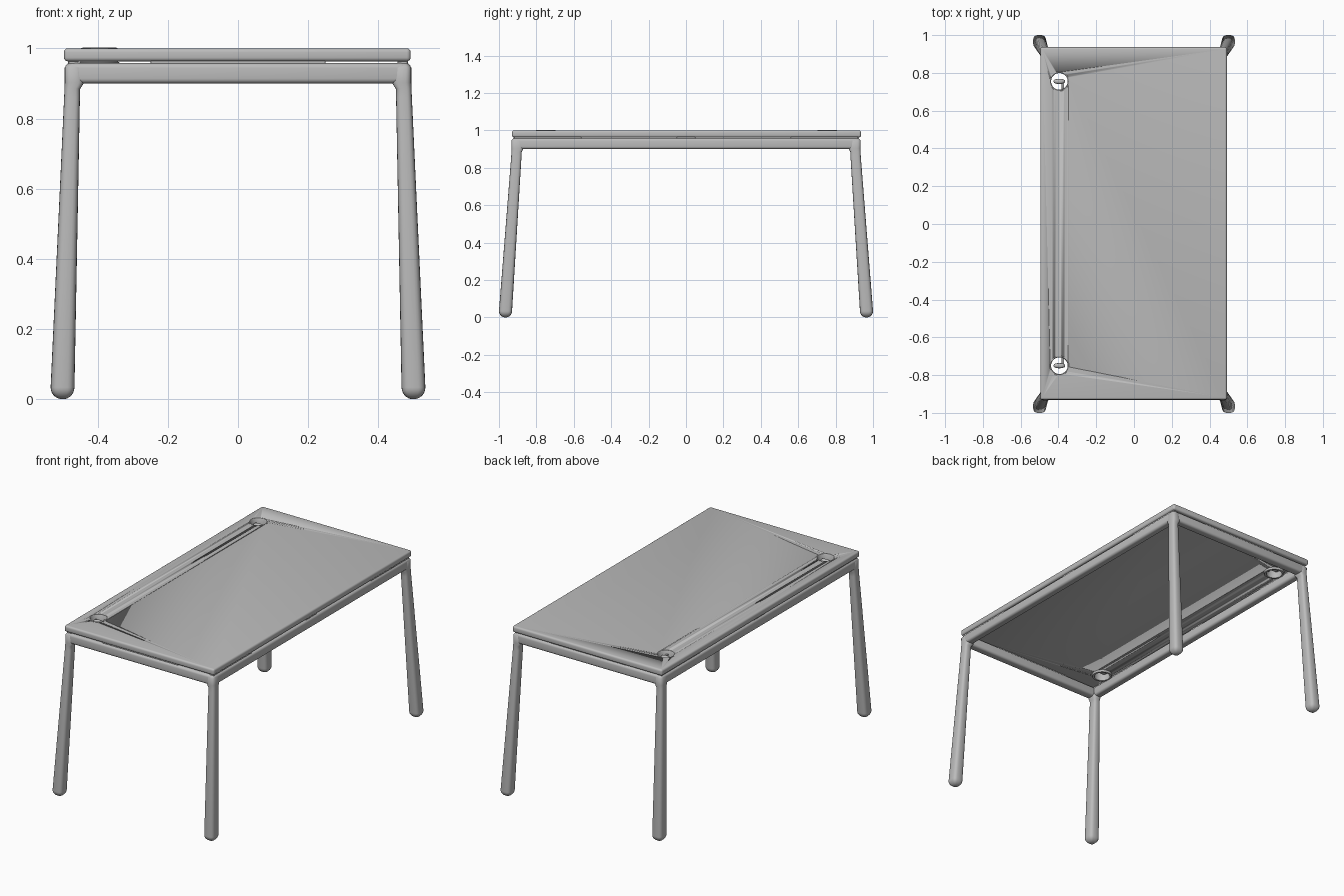
import bpy, bmesh, math
from mathutils import Vector

cube = bpy.data.objects.get("Cube")
if cube:
    bpy.data.objects.remove(cube, do_unlink=True)

grey = bpy.data.materials.new("mid grey")
grey.use_nodes = True
GREY = (0.5, 0.5, 0.5, 1)
grey.diffuse_color = GREY
grey.node_tree.nodes["Principled BSDF"].inputs["Base Color"].default_value = GREY


def finish(name, bm, angle=40):
    """Turn a bmesh into a shaded, coloured object."""
    bmesh.ops.recalc_face_normals(bm, faces=bm.faces)
    mesh = bpy.data.meshes.new(name)
    bm.to_mesh(mesh)
    bm.free()
    ob = bpy.data.objects.new(name, mesh)
    bpy.context.collection.objects.link(ob)
    mesh.materials.append(grey)
    activate(ob)
    bpy.ops.object.shade_smooth_by_angle(angle=math.radians(angle))
    return ob


def activate(ob):
    bpy.ops.object.select_all(action='DESELECT')
    ob.select_set(True)
    bpy.context.view_layer.objects.active = ob


def rounded_box(name, center, size, radius, segments=4):
    bm = bmesh.new()
    bmesh.ops.create_cube(bm, size=1)
    for v in bm.verts:
        v.co = Vector(center) + Vector([c * s for c, s in zip(v.co, size)])
    bmesh.ops.bevel(bm, geom=bm.edges[:], offset=radius, segments=segments,
                    profile=0.5, affect='EDGES')
    return finish(name, bm)


def loft(name, rings, close_loop=False):
    """Skin a list of point rings; cap the ends or join them."""
    bm = bmesh.new()
    loops = [[bm.verts.new(p) for p in ring] for ring in rings]
    n = len(loops[0])
    pairs = list(zip(loops, loops[1:]))
    if close_loop:
        pairs.append((loops[-1], loops[0]))
    for a, b in pairs:
        for i in range(n):
            j = (i + 1) % n
            bm.faces.new((a[i], a[j], b[j], b[i]))
    if not close_loop:
        bm.faces.new(loops[0])
        bm.faces.new(loops[-1])
    return finish(name, bm, 50)


def section(cx, cy, rx, ry, z, power=0.65, n=24):
    """Rounded square cross-section."""
    pts = []
    for i in range(n):
        a = 2 * math.pi * i / n
        c, s = math.cos(a), math.sin(a)
        pts.append((cx + rx * math.copysign(abs(c) ** power, c),
                    cy + ry * math.copysign(abs(s) ** power, s), z))
    return pts


# Splayed legs with rounded feet, blending into the frame at the top
def leg(name, sx, sy):
    rings = []
    for k in range(7):
        a = math.pi / 2 * (0.1 + 0.9 * k / 6)
        r = math.sin(a)
        rings.append(section(sx * 0.5, sy * 0.965, 0.034 * r, 0.035 * r,
                             0.034 * (1 - math.cos(a))))
    rings.append(section(sx * 0.473, sy * 0.907, 0.0225, 0.0275, 0.86))
    rings.append(section(sx * 0.472, sy * 0.906, 0.0225, 0.0275, 0.885))
    rings.append(section(sx * 0.466, sy * 0.901, 0.028, 0.033, 0.903))
    rings.append(section(sx * 0.469, sy * 0.904, 0.025, 0.03, 0.945))
    rings.append(section(sx * 0.469, sy * 0.904, 0.016, 0.02, 0.957))
    loft(name, rings)


for sx, side in ((-1, "right"), (1, "left")):
    for sy, end in ((-1, "front"), (1, "back")):
        leg(f"{end}_{side}_leg", sx, sy)

# Frame rails
for s, side in ((-1, "right"), (1, "left")):
    rounded_box(f"{side}_rail", (s * 0.469, 0, 0.929), (0.048, 1.84, 0.058), 0.014)
for s, end in ((-1, "front"), (1, "back")):
    rounded_box(f"{end}_rail", (0, s * 0.906, 0.929), (0.96, 0.052, 0.058), 0.014)

# Slim spacers carrying the top above the frame
for s, side in ((-1, "right"), (1, "left")):
    for y in (-0.74, 0, 0.74):
        rounded_box(f"{side}_spacer", (s * 0.469, y, 0.96),
                    (0.03, 0.1 if y == 0 else 0.36, 0.014), 0.002, 1)
for s, end in ((-1, "front"), (1, "back")):
    rounded_box(f"{end}_spacer", (0, s * 0.906, 0.96), (0.5, 0.03, 0.014), 0.002, 1)

# Table top with two cable holes
HOLES = [(-0.395, -0.75), (-0.395, 0.755)]
top = rounded_box("table_top", (-0.002, 0.003, 0.9815), (0.988, 1.866, 0.037), 0.011)
for x, y in HOLES:
    bm = bmesh.new()
    bmesh.ops.create_cone(bm, cap_ends=True, segments=48, radius1=0.049,
                          radius2=0.049, depth=0.2)
    bmesh.ops.translate(bm, vec=(x, y, 0.98), verts=bm.verts)
    cutter = finish("hole_cutter", bm)
    cutter.hide_render = True
    activate(top)
    mod = top.modifiers.new("hole", 'BOOLEAN')
    mod.operation = 'DIFFERENCE'
    mod.solver = 'EXACT'
    mod.object = cutter
    bpy.ops.object.modifier_apply(modifier=mod.name)
    bpy.data.objects.remove(cutter, do_unlink=True)

# Cable grommets: a lipped collar with a small flap on a stalk
PROFILE = [(0.044, 0.948), (0.044, 0.998), (0.047, 1.002), (0.052, 1.001),
           (0.052, 0.999), (0.0495, 0.998), (0.0495, 0.964), (0.057, 0.96),
           (0.055, 0.948)]
for x, y in HOLES:
    rings = []
    for i in range(48):
        a = 2 * math.pi * i / 48
        rings.append([(x + r * math.cos(a), y + r * math.sin(a), z) for r, z in PROFILE])
    loft("grommet_collar", rings, close_loop=True)
    d = -1 if y > 0 else 1
    loft("grommet_flap", [section(x, y, 0.031 * k, 0.014 * k, z, 0.9)
                          for k, z in ((0.8, 0.972), (1, 0.977), (0.8, 0.987), (0.4, 0.99))])
    rounded_box("grommet_stalk", (x + 0.018, y + d * 0.025, 0.977),
                (0.012, 0.04, 0.008), 0.002, 2)
